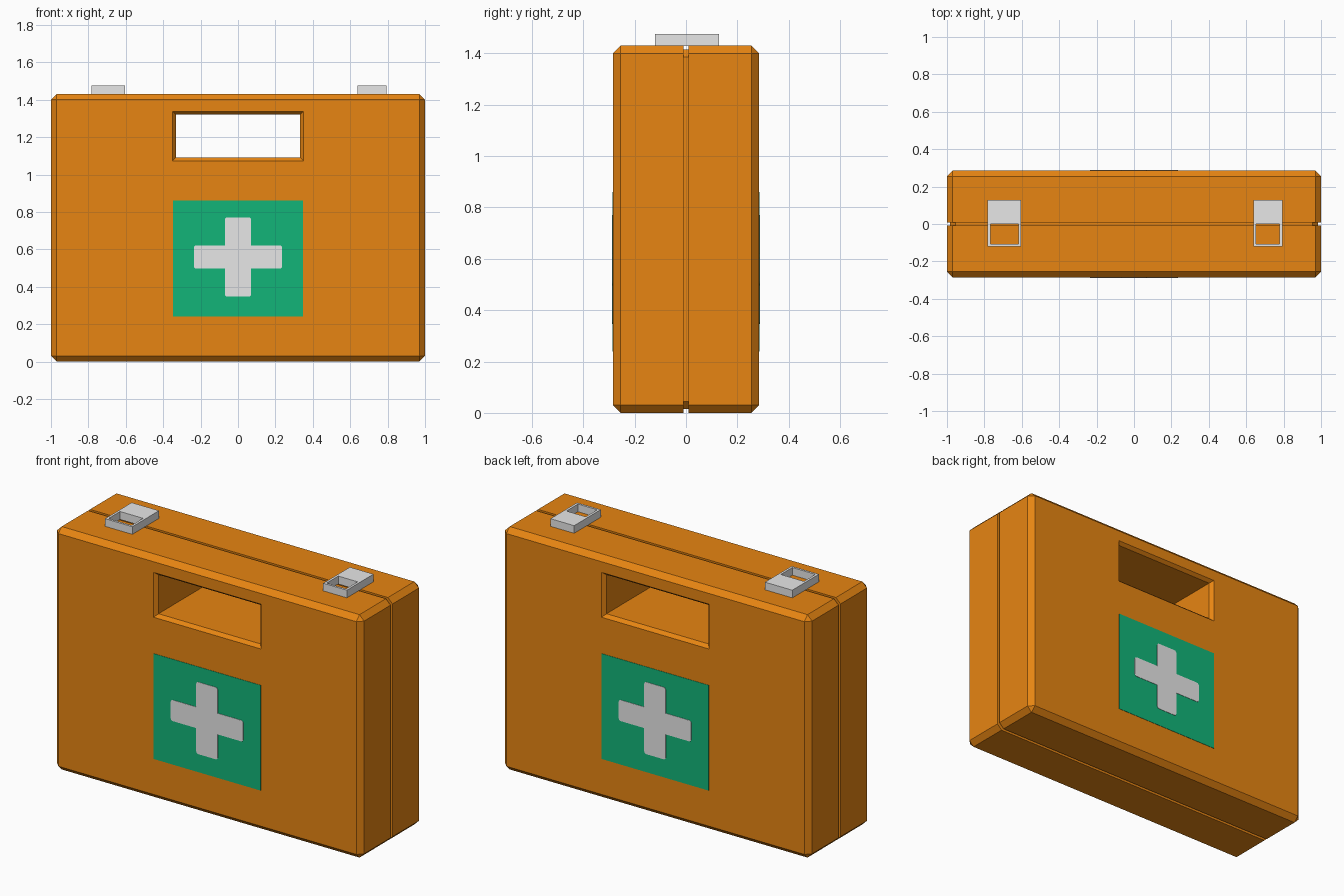
import bpy, bmesh

if "Cube" in bpy.data.objects:
    bpy.data.objects.remove(bpy.data.objects["Cube"])


def material(name, rgb):
    m = bpy.data.materials.new(name)
    m.diffuse_color = (*rgb, 1)
    m.use_nodes = True
    m.node_tree.nodes["Principled BSDF"].inputs["Base Color"].default_value = m.diffuse_color
    return m


orange = material("orange plastic", (0.8, 0.235, 0.006))
green = material("green label", (0.006, 0.46, 0.19))
white = material("light grey", (0.8, 0.8, 0.8))


def finish(bm, name, mat):
    bmesh.ops.recalc_face_normals(bm, faces=bm.faces[:])
    me = bpy.data.meshes.new(name)
    bm.to_mesh(me)
    bm.free()
    ob = bpy.data.objects.new(name, me)
    bpy.context.collection.objects.link(ob)
    me.materials.append(mat)
    return ob


def ring(x, z0, z1, cut):
    """Rectangle in the xz plane with cut corners."""
    c = cut
    return [(-x + c, z0), (x - c, z0), (x, z0 + c), (x, z1 - c),
            (x - c, z1), (-x + c, z1), (-x, z1 - c), (-x, z0 + c)]


def loft(name, sections, mat):
    """Skin a list of (y, ring) sections and cap both ends."""
    bm = bmesh.new()
    rows = [[bm.verts.new((x, y, z)) for x, z in pts] for y, pts in sections]
    for a, b in zip(rows, rows[1:]):
        for i in range(len(a)):
            j = (i + 1) % len(a)
            bm.faces.new((a[i], a[j], b[j], b[i]))
    bm.faces.new(rows[0])
    bm.faces.new(rows[-1])
    bmesh.ops.remove_doubles(bm, verts=bm.verts[:], dist=1e-5)
    return finish(bm, name, mat)


def cut_with(ob, cutter):
    mod = ob.modifiers.new("cut", 'BOOLEAN')
    mod.operation = 'DIFFERENCE'
    mod.solver = 'EXACT'
    mod.object = cutter
    bpy.context.view_layer.objects.active = ob
    bpy.ops.object.modifier_apply(modifier=mod.name)
    bpy.data.objects.remove(cutter)


def mirrored(sections):
    return sections + [(-y, p) for y, p in reversed(sections)]


# Chamfered case with a seam groove around the middle
H, D, C = 1.43, 0.285, 0.03
full = ring(1, 0, H, C)
case = loft("case", mirrored([
    (-D, ring(1 - C, C, H - C, 0)),
    (-D + C, full),
    (-0.009, full),
    (-0.009, ring(0.985, 0.015, H - 0.015, C))]), orange)

# Handle opening with chamfered rim
outer = ring(0.35, 1.073, 1.337, 0)
cut_with(case, loft("handle_cutter", mirrored([
    (-0.4, outer), (-D, outer),
    (-D + 0.02, ring(0.332, 1.091, 1.321, 0))]), orange))


def plate(name, pts, y0, y1, mat, radius=0):
    """Flat xz outline extruded in y, optionally with rounded corners."""
    bm = bmesh.new()
    f = bm.faces.new([bm.verts.new((x, y0, z)) for x, z in pts])
    if radius:
        # round only the tips of the arms, not the inner corners
        tips = [v for i, v in enumerate(f.verts) if i % 3 != 2]
        bmesh.ops.bevel(bm, geom=tips, offset=radius, segments=3,
                        profile=0.5, affect='VERTICES')
    ext = bmesh.ops.extrude_face_region(bm, geom=bm.faces[:])
    for v in ext["geom"]:
        if isinstance(v, bmesh.types.BMVert):
            v.co.y = y1
    return finish(bm, name, mat)


# Green label and cross on both faces
square = [(-0.348, 0.24), (0.348, 0.24), (0.348, 0.86), (-0.348, 0.86)]
a, L, b, V, zc = 0.07, 0.236, 0.062, 0.212, 0.559
cross = [(-a, -V), (a, -V), (a, -b), (L, -b), (L, b), (a, b),
         (a, V), (-a, V), (-a, b), (-L, b), (-L, -b), (-a, -b)]
cross = [(x, z + zc) for x, z in cross]
for side, s in (("front", -1), ("back", 1)):
    plate(side + "_label", square, s * (D - 0.002), s * (D + 0.002), green)
    plate(side + "_cross", cross, s * (D - 0.001), s * (D + 0.004), white, 0.014)


def box(name, x0, x1, y0, y1, z0, z1, mat):
    return plate(name, [(x0, z0), (x1, z0), (x1, z1), (x0, z1)], y0, y1, mat)


# Two latches: solid rear half, open frame at the front
for side, x0, x1 in (("left", -0.782, -0.604), ("right", 0.639, 0.793)):
    latch = box(side + "_latch", x0, x1, -0.12, 0.128, H - 0.002, 1.475, white)
    cut_with(latch, box("latch_cutter", x0 + 0.014, x1 - 0.014,
                        -0.107, 0.0, 1.3, 1.6, white))
